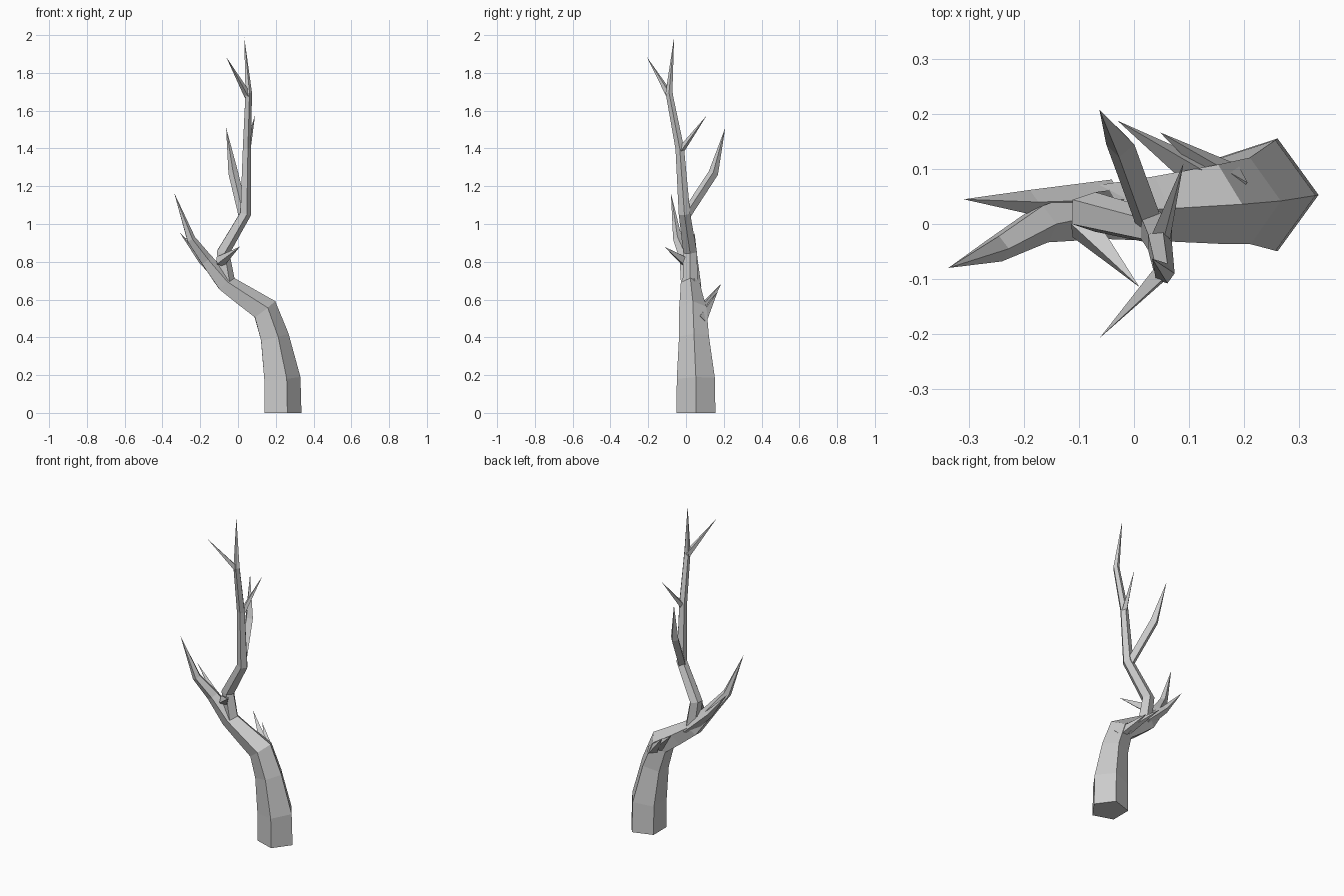
import bpy, bmesh, math
from mathutils import Vector

if "Cube" in bpy.data.objects:
    bpy.data.objects.remove(bpy.data.objects["Cube"])


def limb(name, rings, sides=5):
    """Faceted tapering tube through (x, y, z, radius); radius 0 ends in a point."""
    bm = bmesh.new()
    pts = [Vector(r[:3]) for r in rings]
    prev = None
    for i, p in enumerate(pts):
        rad = rings[i][3]
        if rad == 0:
            tip = bm.verts.new(p)
            for k in range(sides):
                bm.faces.new((prev[k], prev[(k + 1) % sides], tip))
            break
        # ring plane bisects the two neighbouring segments
        t = Vector()
        if i > 0:
            t += (p - pts[i - 1]).normalized()
        if i < len(pts) - 1:
            t += (pts[i + 1] - p).normalized()
        t.normalize()
        if p.z == 0:
            t = Vector((0, 0, 1))
        u = Vector((0, 1, 0)).cross(t).normalized()
        v = t.cross(u)
        ring = []
        for k in range(sides):
            a = 2 * math.pi * k / sides
            ring.append(bm.verts.new(p + rad * (math.cos(a) * u + math.sin(a) * v)))
        if prev is None:
            bm.faces.new(ring[::-1])
        else:
            for k in range(sides):
                j = (k + 1) % sides
                bm.faces.new((prev[k], prev[j], ring[j], ring[k]))
        prev = ring
    bmesh.ops.recalc_face_normals(bm, faces=bm.faces)
    mesh = bpy.data.meshes.new(name)
    bm.to_mesh(mesh)
    bm.free()
    obj = bpy.data.objects.new(name, mesh)
    bpy.context.collection.objects.link(obj)
    return obj


# Trunk bending left into the low limb
limb("trunk", [(0.228, 0.053, 0, 0.108), (0.225, 0.052, 0.18, 0.106),
               (0.187, 0.042, 0.40, 0.083), (0.137, 0.036, 0.545, 0.076),
               (0.03, 0.028, 0.615, 0.062), (-0.07, 0.022, 0.685, 0.052),
               (-0.17, 0.0, 0.81, 0.036), (-0.25, -0.045, 0.92, 0.025),
               (-0.338, -0.08, 1.165, 0)])

# Upright leader with its kink
limb("leader", [(-0.055, 0.022, 0.68, 0.042), (-0.082, 0.022, 0.85, 0.038),
                (0.038, -0.008, 1.055, 0.032), (0.045, -0.033, 1.40, 0.024),
                (0.055, -0.09, 1.695, 0.019), (0.033, -0.063, 1.99, 0)])

# Long back branch on the leader
limb("back_branch", [(0.03, -0.005, 1.04, 0.026), (-0.025, 0.145, 1.27, 0.026),
                     (-0.063, 0.208, 1.51, 0)], 4)

# Second spike beside the low limb
limb("limb_spike", [(-0.04, 0.045, 0.67, 0.036), (-0.19, 0.04, 0.81, 0.022),
                    (-0.31, 0.045, 0.957, 0)], 4)

# Short twigs: start, start radius, tip
twigs = {
    "top_twig": ((0.052, -0.085, 1.68, 0.02), (-0.063, -0.208, 1.885, 0)),
    "upper_back_twig": ((0.045, -0.035, 1.38, 0.02), (0.09, 0.11, 1.575, 0)),
    "front_twig": ((-0.095, 0.0, 0.80, 0.032), (0.01, -0.115, 0.88, 0)),
    "back_twig_a": ((0.14, 0.075, 0.53, 0.036), (-0.03, 0.188, 0.685, 0)),
    "back_twig_b": ((0.18, 0.075, 0.49, 0.036), (0.047, 0.167, 0.64, 0)),
}
for name, rings in twigs.items():
    limb(name, rings, 4)
